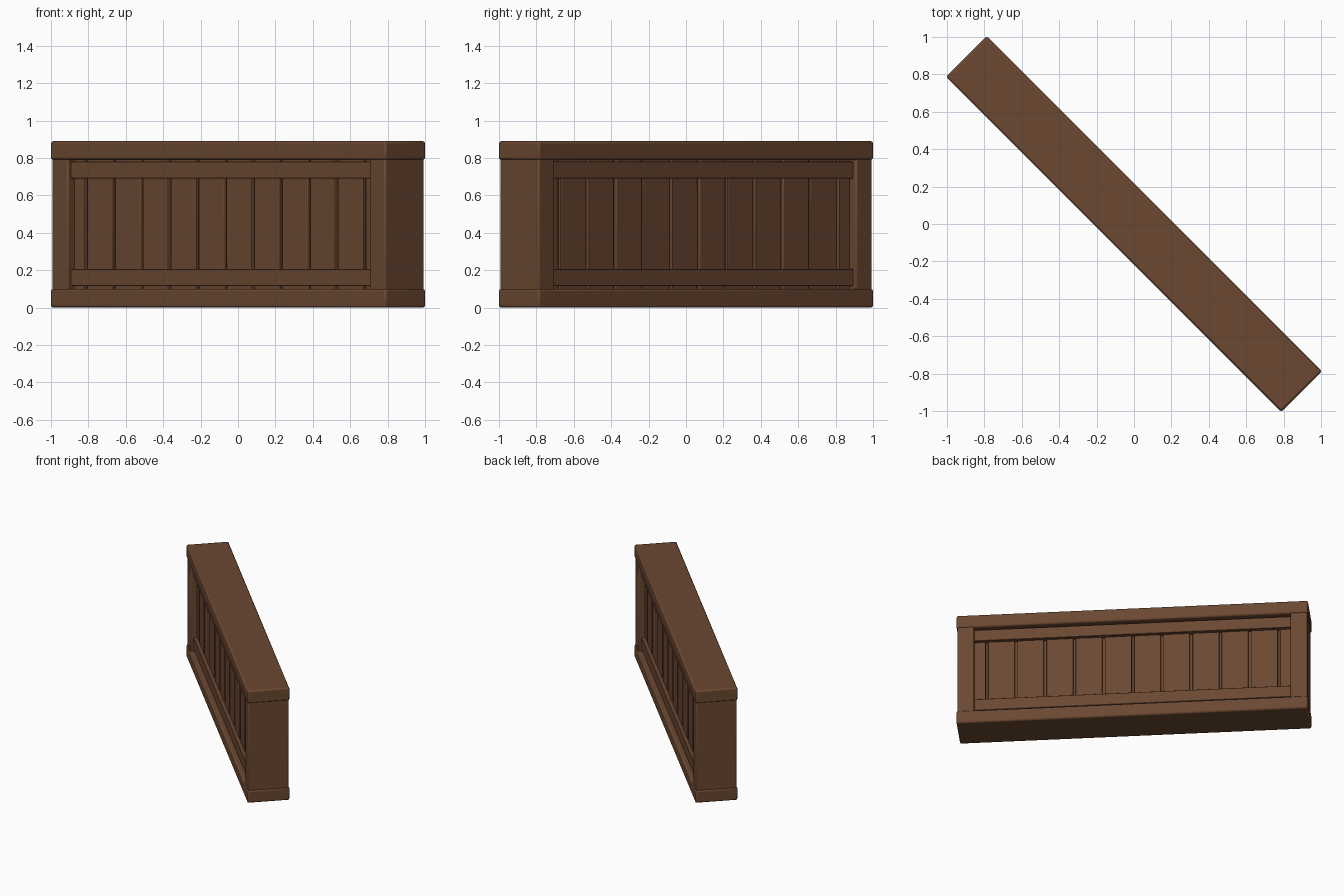
import bpy
import math
from mathutils import Matrix

cube = bpy.data.objects.get("Cube")
if cube:
    bpy.data.objects.remove(cube, do_unlink=True)

# Single wood colour
wood = bpy.data.materials.new("brown_wood")
wood.use_nodes = True
colour = (0.147, 0.064, 0.031, 1)
wood.diffuse_color = colour
bsdf = wood.node_tree.nodes["Principled BSDF"]
bsdf.inputs["Base Color"].default_value = colour
bsdf.inputs["Roughness"].default_value = 0.8

TURN = Matrix.Rotation(math.radians(-45), 4, "Z")   # the wall runs diagonally


def board(name, u0, u1, v0, v1, z0, z1, bevel=0.0):
    """Box along the wall (u), across it (v) and up (z), with softened edges."""
    bpy.ops.mesh.primitive_cube_add(size=1)
    ob = bpy.context.object
    ob.name = name
    ob.data.transform(Matrix.Diagonal((u1 - u0, v1 - v0, z1 - z0, 1)))
    ob.matrix_world = TURN @ Matrix.Translation(
        ((u0 + u1) / 2, (v0 + v1) / 2, (z0 + z1) / 2))
    ob.data.materials.append(wood)
    if bevel:
        mod = ob.modifiers.new("soft_edges", "BEVEL")
        mod.width = bevel
        mod.segments = 2
        bpy.ops.object.shade_smooth_by_angle(angle=math.radians(35))
    return ob


HALF_LEN, HALF_THICK, HEIGHT = 1.267, 0.154, 0.89
RAIL = 0.1            # height of the outer rails
INSET = 0.006         # posts sit just inside the rails
OPENING = 1.14        # half length of the recessed panel
PLANK_FACE, TRIM_FACE, CORE_FACE = 0.097, 0.124, 0.078
PITCH, GROOVE = 0.2105, 0.018

# Outer rails
for name, z in (("bottom_rail", 0), ("top_rail", HEIGHT - RAIL)):
    board(name, -HALF_LEN, HALF_LEN, -HALF_THICK, HALF_THICK, z, z + RAIL, 0.012)

# End posts
t = HALF_THICK - INSET
end = HALF_LEN - INSET
for name, u0, u1 in (("right_post", -end, -OPENING), ("left_post", OPENING, end)):
    board(name, u0, u1, -t, t, RAIL - 0.02, HEIGHT - RAIL + 0.02, 0.01)

# Solid core behind the planks
board("panel_core", -OPENING - 0.02, OPENING + 0.02, -CORE_FACE, CORE_FACE,
      RAIL - 0.02, HEIGHT - RAIL + 0.02)

# Upright planks, with narrow ones at the ends
joints = [-OPENING - 0.02] + [i * PITCH for i in range(-5, 6)] + [OPENING + 0.02]
for a, b in zip(joints, joints[1:]):
    board("plank", a + GROOVE / 2, b - GROOVE / 2, -PLANK_FACE, PLANK_FACE,
          RAIL - 0.01, HEIGHT - RAIL + 0.01, 0.004)

# Trim boards across the planks on both faces
for side, v0, v1 in (("front", -TRIM_FACE, -CORE_FACE), ("back", CORE_FACE, TRIM_FACE)):
    for level, z0, z1 in (("lower", 0.115, 0.207), ("upper", 0.69, 0.78)):
        board(f"{side}_{level}_trim", -OPENING - 0.01, OPENING + 0.01,
              v0, v1, z0, z1, 0.004)
